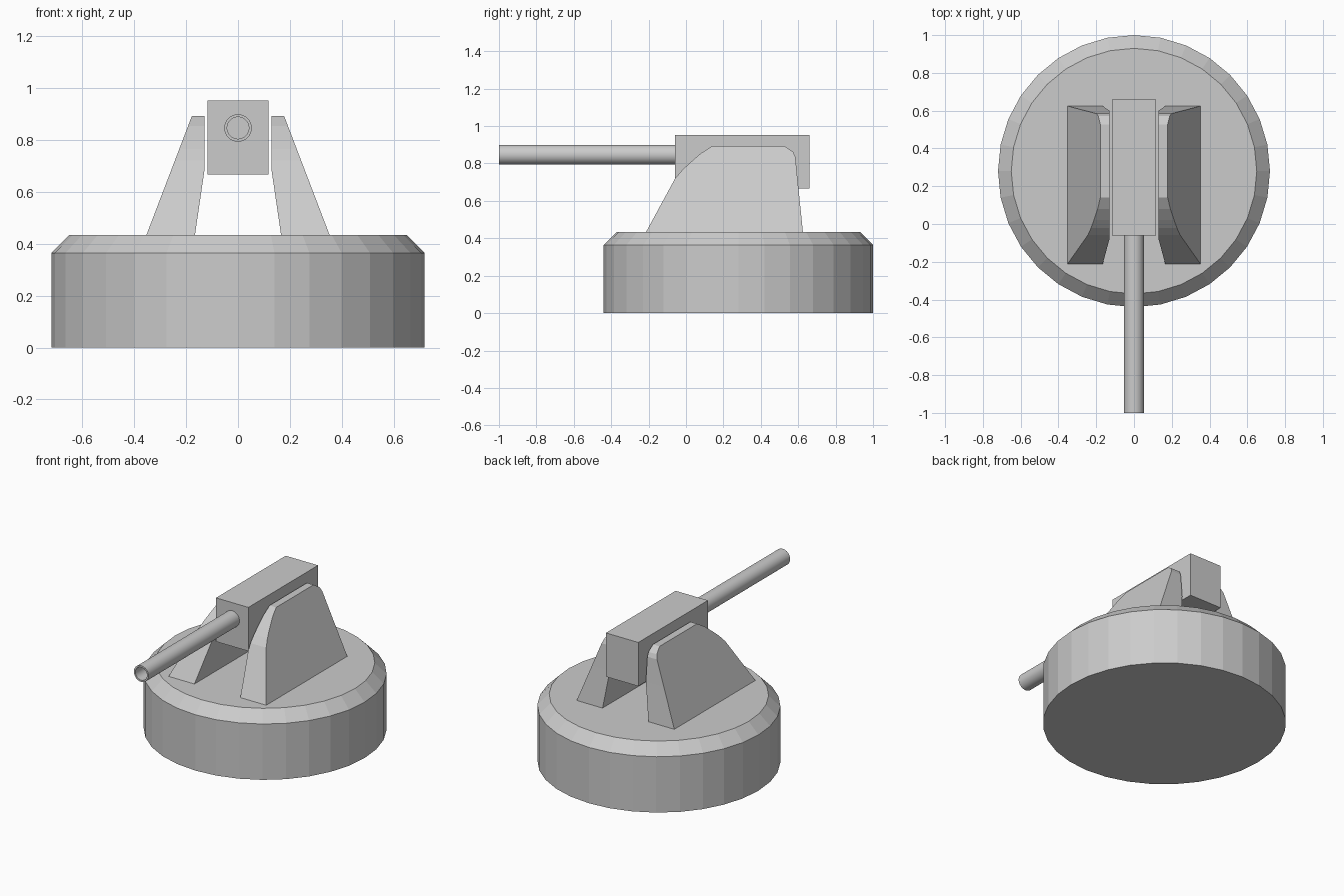
import bpy, bmesh, math

if "Cube" in bpy.data.objects:
    bpy.data.objects.remove(bpy.data.objects["Cube"])


def make_object(name, bm):
    bmesh.ops.recalc_face_normals(bm, faces=bm.faces)
    mesh = bpy.data.meshes.new(name)
    bm.to_mesh(mesh)
    bm.free()
    obj = bpy.data.objects.new(name, mesh)
    bpy.context.collection.objects.link(obj)
    return obj


def lathe(name, profile, sides, place):
    """Closed solid of revolution; profile is (radius, height) pairs."""
    bm = bmesh.new()
    rings = []
    for r, h in profile:
        angles = [2 * math.pi * i / sides for i in range(sides)]
        rings.append([bm.verts.new(place(r * math.cos(a), r * math.sin(a), h)) for a in angles])
    for low, high in zip(rings, rings[1:]):
        for i in range(sides):
            j = (i + 1) % sides
            bm.faces.new((low[i], low[j], high[j], high[i]))
    bm.faces.new(rings[0])
    bm.faces.new(rings[-1])
    return make_object(name, bm)


# Round chamfered base
lathe("base", [(0.72, 0), (0.72, 0.365), (0.65, 0.435)], 32,
      lambda u, v, h: (u, v + 0.28, h))

# Gun body block
bm = bmesh.new()
bmesh.ops.create_cube(bm, size=1)
bmesh.ops.scale(bm, vec=(0.234, 0.72, 0.286), verts=bm.verts)
bmesh.ops.translate(bm, vec=(0, 0.30, 0.81), verts=bm.verts)
make_object("gun_body", bm)

# Hollow barrel pointing forward
barrel = lathe("barrel", [(0.053, -0.05), (0.053, -1.0), (0.042, -1.0), (0.042, -0.88)], 32,
               lambda u, v, h: (u, h, v + 0.847))
bpy.context.view_layer.objects.active = barrel
barrel.select_set(True)
bpy.ops.object.shade_smooth_by_angle(angle=math.radians(35))

# Side bracket: y-z outline, leaning outer wall, inner wall upright above the bend
bend = 0.68
outline = [(-0.213, 0.435), (-0.08, bend), (-0.057, 0.722), (-0.02, 0.765), (0.02, 0.803),
           (0.08, 0.855), (0.14, 0.893), (0.527, 0.893), (0.573, 0.862), (0.585, 0.835),
           (0.60, bend), (0.625, 0.435)]


def outer_x(z):
    return 0.353 - (z - 0.435) / 0.458 * 0.175


def inner_x(z):
    return 0.13 + max(0, bend - z) / (bend - 0.435) * 0.036


bm = bmesh.new()
outer = [bm.verts.new((outer_x(z), y, z)) for y, z in outline]
inner = [bm.verts.new((inner_x(z), y, z)) for y, z in outline]
for i in range(len(outline)):
    j = (i + 1) % len(outline)
    bm.faces.new((outer[i], outer[j], inner[j], inner[i]))
bm.faces.new(outer)
bm.faces.new(inner[1:-1])
bm.faces.new((inner[0], inner[1], inner[-2], inner[-1]))
bracket = make_object("side_brackets", bm)
mirror = bracket.modifiers.new("mirror", 'MIRROR')
mirror.use_axis[0] = True
